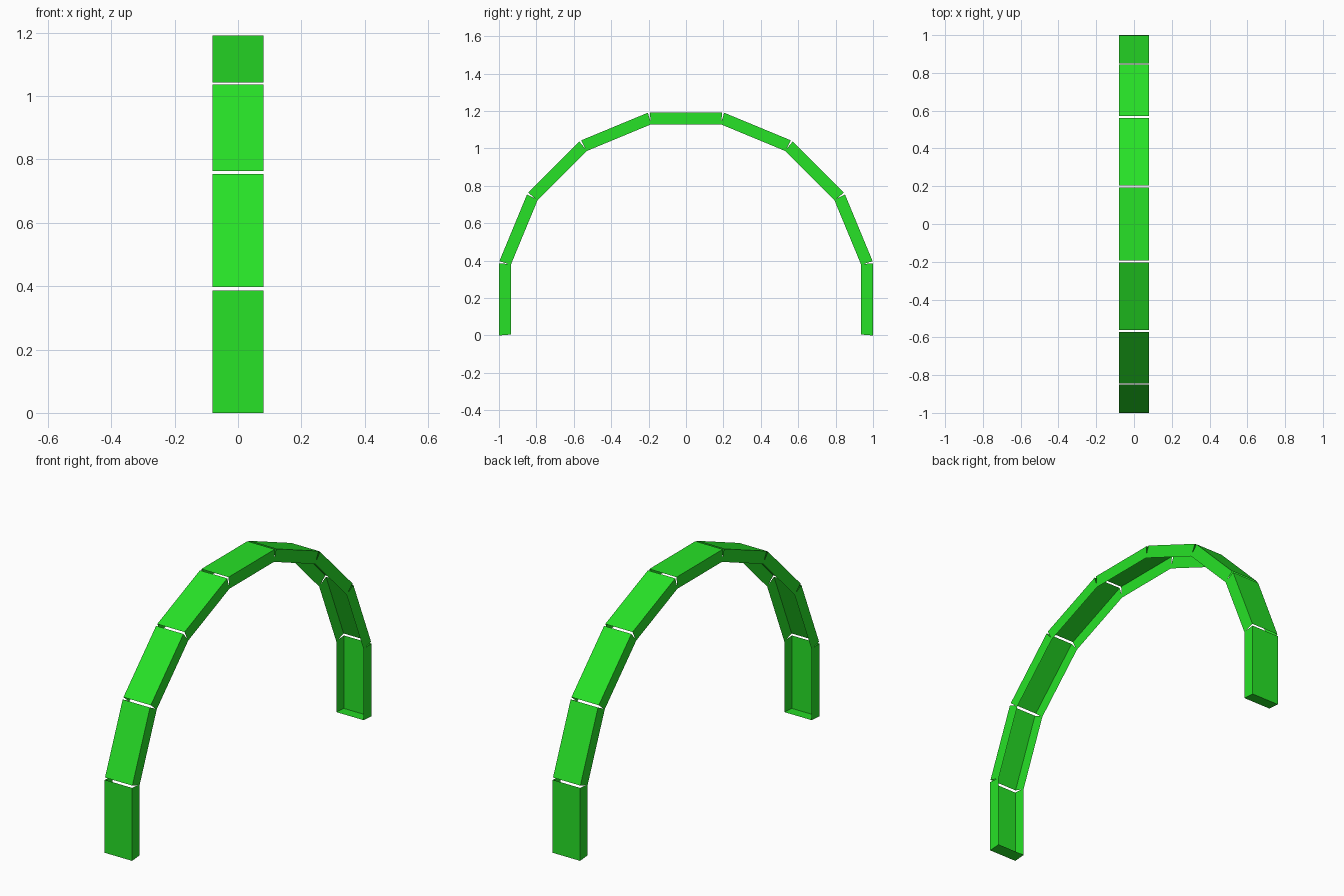
import bpy, math
from mathutils import Matrix

if "Cube" in bpy.data.objects:
    bpy.data.objects.remove(bpy.data.objects["Cube"])

HALF_W = 0.08      # half width of the band
DEPTH = 0.064      # depth of each channel
HALF_OUT = 0.193   # half length of a channel at its outer sheet
HALF_IN = 0.188    # half length at its open inner edge
CENTRE_Z = 0.193   # centre of the arch circle
SIDES = 9

green = bpy.data.materials.new("bright_green")
green.diffuse_color = (0.02, 0.76, 0.02, 1)
green.use_nodes = True
green.node_tree.nodes["Principled BSDF"].inputs["Base Color"].default_value = green.diffuse_color


def channel(name, angle, cap=None):
    """Open trough: outer sheet at z=1, two side walls, optional foot cap."""
    verts = [(x, y * s, z)
             for y, z in ((HALF_OUT, 1.0), (HALF_IN, 1.0 - DEPTH))
             for s in (-1, 1)
             for x in (-HALF_W, HALF_W)]
    # 0,1 outer -y   2,3 outer +y   4,5 inner -y   6,7 inner +y
    faces = [(0, 1, 3, 2), (0, 2, 6, 4), (1, 5, 7, 3)]
    if cap == "minus":
        faces.append((0, 4, 5, 1))
    elif cap == "plus":
        faces.append((2, 3, 7, 6))
    mesh = bpy.data.meshes.new(name)
    mesh.from_pydata(verts, [], faces)
    mesh.transform(Matrix.Translation((0, 0, CENTRE_Z)) @ Matrix.Rotation(angle, 4, 'X'))
    mesh.materials.append(green)
    mesh.update()
    obj = bpy.data.objects.new(name, mesh)
    bpy.context.collection.objects.link(obj)


# Nine channels stepping round the half circle, feet closed at the ground
for i in range(SIDES):
    angle = math.radians(90 - 22.5 * i)
    # angle +90 puts the outer sheet at -y, with local -y pointing down
    if i == 0:
        channel("front_foot", angle, "minus")
    elif i == SIDES - 1:
        channel("back_foot", angle, "plus")
    else:
        channel(f"arch_segment_{i}", angle)
